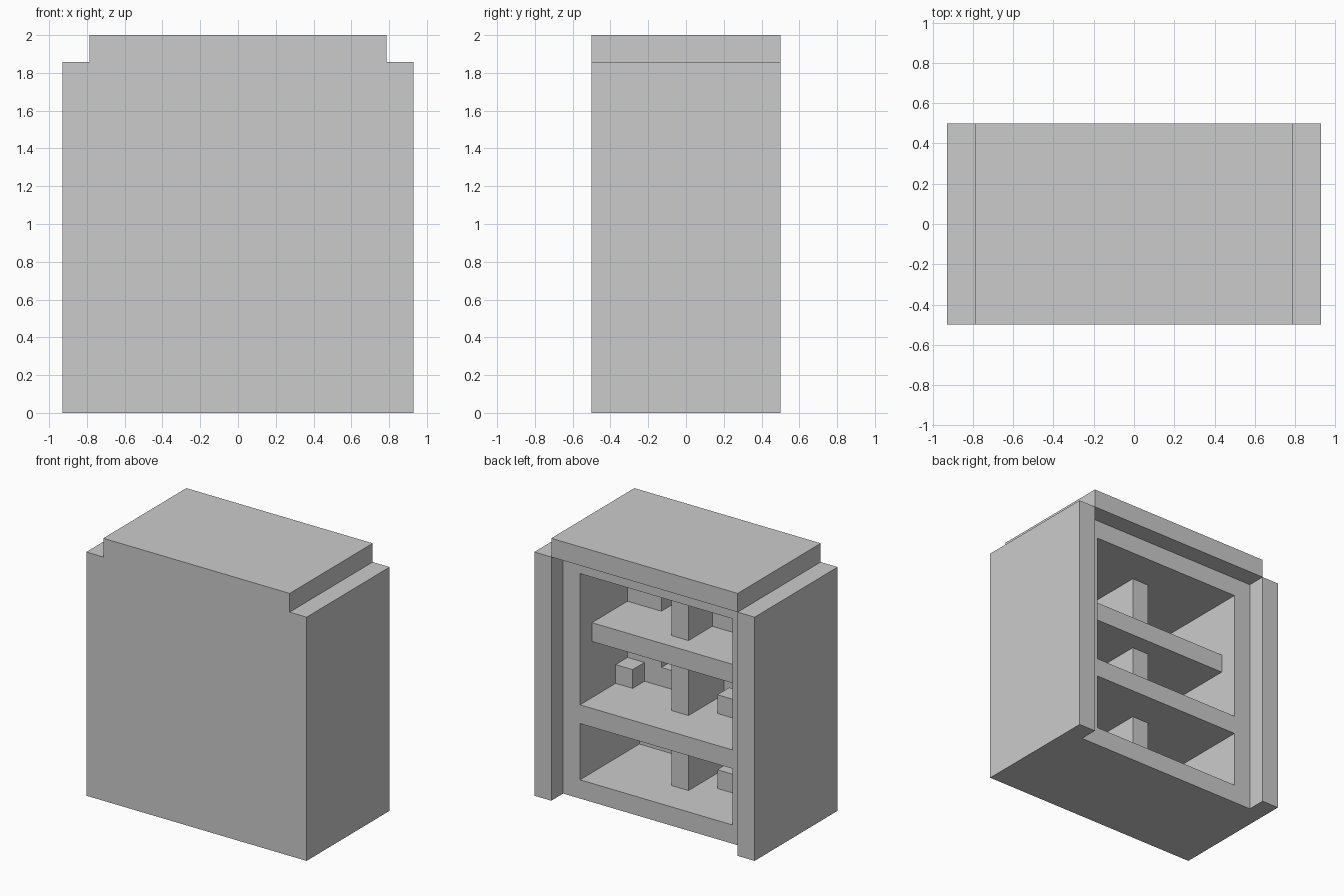
import bpy, bmesh, math
from itertools import product
from mathutils import Vector

if "Cube" in bpy.data.objects:
    bpy.data.objects.remove(bpy.data.objects["Cube"])

U = 1 / 7  # block unit: the cabinet is 13 wide, 7 deep, 14 high

# Each part: boxes as ((x0, x1), (y0, y1), (z0, z1)) in units.
# x runs from the left side, y from the front, z from the floor.
PARTS = {
    # sides and the closed front panel
    "side_left": [((0, 1), (0, 7), (0, 13))],
    "side_right": [((12, 13), (0, 7), (0, 13))],
    "front_panel": [((1, 12), (0, 1), (0, 13))],
    "top_slab": [((1, 12), (0, 7), (13, 14))],
    # recessed inner frame
    "stile_left": [((1, 2), (1, 6), (0, 13))],
    "stile_right": [((11, 12), (1, 6), (0, 13))],
    "base": [((2, 11), (1, 6), (0, 1))],
    "ceiling": [((2, 11), (1, 6), (12, 13))],
    # shelves and the central divider
    "lower_shelf": [((2, 11), (1, 6), (4, 5))],
    "upper_shelf": [((2, 11), (1, 5), (8, 9))],
    "divider": [((6, 7), (1, 4), z) for z in ((1, 4), (5, 8), (9, 12))],
    # items stored on the shelves
    "upper_boxes": [((9, 11), (1, 2), (9, 11)), ((4, 6), (1, 2), (9, 10))],
    "middle_boxes": [((9, 11), (1, 2), (5, 7)), ((8, 9), (1, 2), (5, 6))],
    "small_blocks": [((10, 11), (2, 3), (5, 6)), ((4, 5), (2, 3), (5, 6)),
                     ((4, 5), (2, 3), (1, 2))],
}


def cells(boxes):
    return {c for b in boxes for c in product(*(range(*r) for r in b))}


def build(name, own, filled):
    """Make a part from its exposed cell faces only, merged into flat panels."""
    bm = bmesh.new()
    for c in own:
        for axis, sign in product(range(3), (-1, 1)):
            n = list(c)
            n[axis] += sign
            if tuple(n) in filled:
                continue
            step = Vector((0, 0, 0))
            step[axis] = sign * 0.5
            s = Vector((0, 0, 0))
            s[(axis + 1) % 3] = 0.5
            t = Vector((0, 0, 0))
            t[(axis + 2) % 3] = 0.5 * sign
            mid = Vector(c) + Vector((0.5, 0.5, 0.5)) + step - Vector((6.5, 3.5, 0))
            bm.faces.new([bm.verts.new((mid + i * s + j * t) * U)
                          for i, j in ((-1, -1), (1, -1), (1, 1), (-1, 1))])
    bmesh.ops.remove_doubles(bm, verts=bm.verts, dist=1e-4)
    bmesh.ops.dissolve_limit(bm, angle_limit=math.radians(1),
                             verts=bm.verts, edges=bm.edges)
    me = bpy.data.meshes.new(name)
    bm.to_mesh(me)
    bm.free()
    bpy.context.collection.objects.link(bpy.data.objects.new(name, me))


everything = set().union(*(cells(b) for b in PARTS.values()))
for part, boxes in PARTS.items():
    build(part, cells(boxes), everything)
